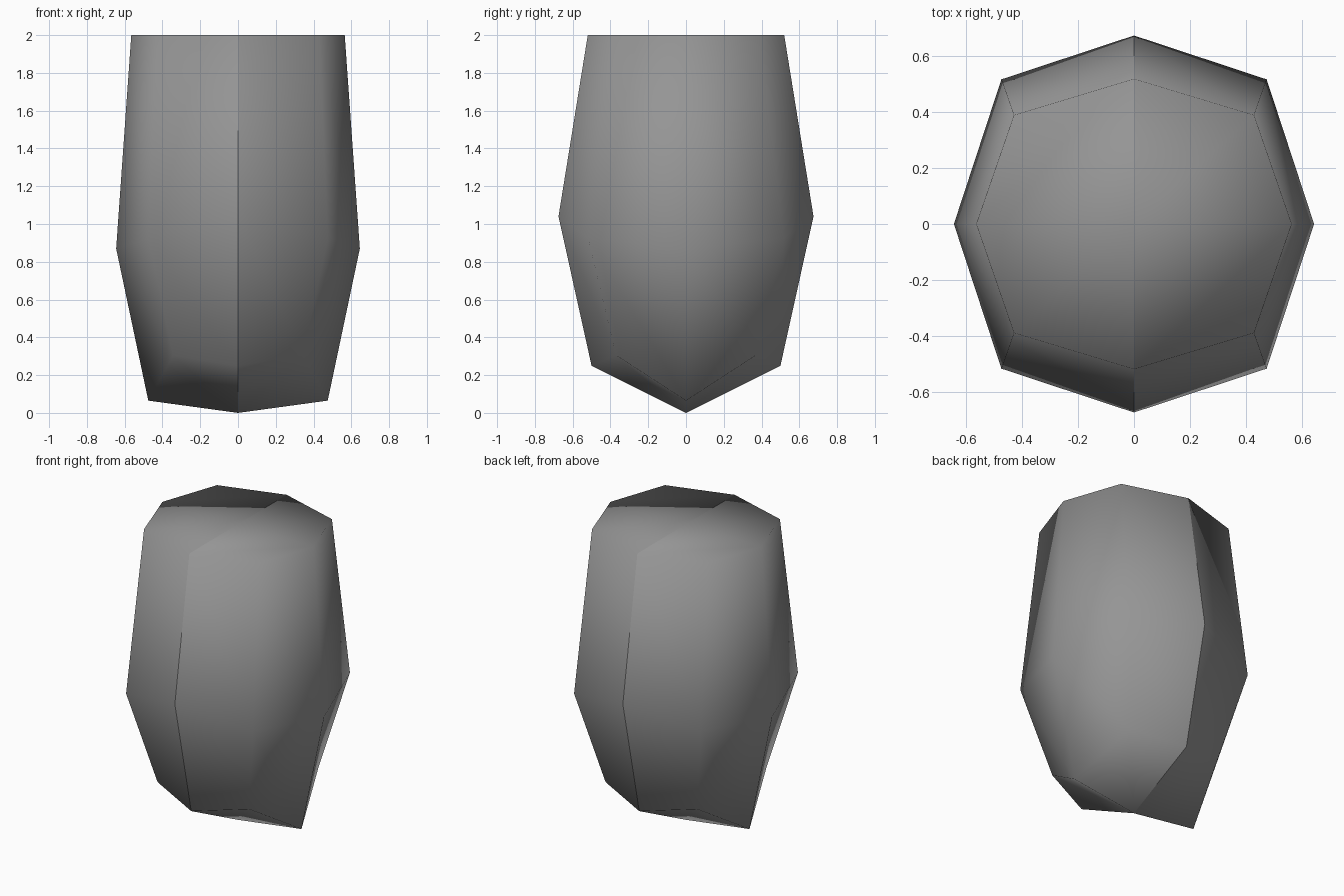
import bpy
import bmesh

if "Cube" in bpy.data.objects:
    bpy.data.objects.remove(bpy.data.objects["Cube"])

# Where each vertex of a 2x2x2 block goes, by level and by type
# (is it on an x side, is it on a y side); the signs mirror it round.
SHAPE = {
    1: {(1, 0): (0.565, 0, 2.0), (0, 1): (0, 0.52, 2.0),
        (1, 1): (0.43, 0.39, 2.0), (0, 0): (0, 0, 2.0)},
    0: {(1, 0): (0.645, 0, 0.87), (0, 1): (0, 0.675, 1.04),
        (1, 1): (0.475, 0.518, 0.925)},
    -1: {(1, 0): (0.475, 0, 0.065), (0, 1): (0, 0.50, 0.25),
         (1, 1): (0.343, 0.37, 0.305), (0, 0): (0, 0, 0)},
}

# Faceted block: a cube split once along every axis, then shaped
bm = bmesh.new()
bmesh.ops.create_cube(bm, size=2)
bmesh.ops.subdivide_edges(bm, edges=bm.edges[:], cuts=1, use_grid_fill=True)
bmesh.ops.recalc_face_normals(bm, faces=bm.faces[:])

# Underside: fold each quad from the centre point to its corner
for f in [f for f in bm.faces if f.normal.z < -0.9]:
    by_reach = sorted(f.verts, key=lambda v: v.co.xy.length)
    bmesh.utils.face_split(f, by_reach[0], by_reach[-1])

for v in bm.verts:
    sx, sy, sz = (round(c) for c in v.co)
    x, y, z = SHAPE[sz][(abs(sx), abs(sy))]
    v.co = (sx * x, sy * y, z)
for f in bm.faces:
    f.smooth = True

# Left and right halves meet in a hard seam along x = 0
seam = [e for e in bm.edges if all(abs(v.co.x) < 1e-5 for v in e.verts)]
bmesh.ops.split_edges(bm, edges=seam)

mesh = bpy.data.meshes.new("tapered_block")
bm.to_mesh(mesh)
bm.free()
block = bpy.data.objects.new("tapered_block", mesh)
bpy.context.collection.objects.link(block)

# Dark grey surface
grey = bpy.data.materials.new("dark_grey")
grey.diffuse_color = (0.3, 0.3, 0.3, 1)
grey.use_nodes = True
grey.node_tree.nodes["Principled BSDF"].inputs["Base Color"].default_value = grey.diffuse_color
mesh.materials.append(grey)
